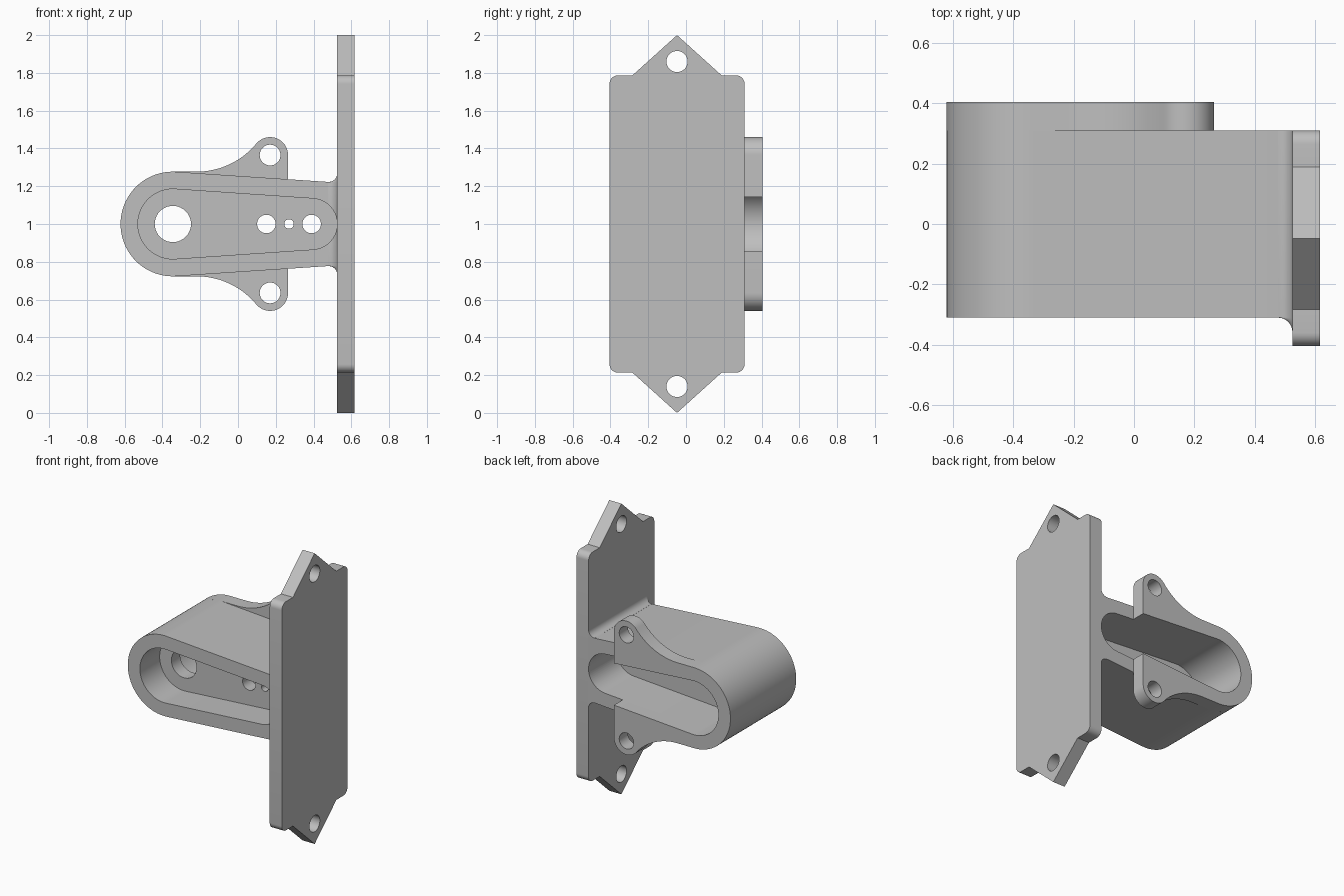
import bpy, bmesh
from math import sin, cos, pi, asin, atan2, hypot, radians

if "Cube" in bpy.data.objects:
    bpy.data.objects.remove(bpy.data.objects["Cube"], do_unlink=True)

grey = bpy.data.materials.new("plain grey")
grey.use_nodes = True
grey.diffuse_color = (0.52, 0.52, 0.52, 1)
grey.node_tree.nodes["Principled BSDF"].inputs["Base Color"].default_value = (0.52, 0.52, 0.52, 1)

MID = 1.0                      # height of the symmetry plane
BIG_X, SMALL_X = -0.345, 0.39  # centres of the arm's round ends
PLATE_X = 0.525
FRONT, BACK, FLANGE_BACK = -0.31, 0.31, 0.405


def loft(name, rings):
    """Solid through a list of closed rings of 3D points."""
    bm = bmesh.new()
    loops = [[bm.verts.new(p) for p in ring] for ring in rings]
    n = len(loops[0])
    for a, b in zip(loops, loops[1:]):
        for i in range(n):
            j = (i + 1) % n
            bm.faces.new((a[i], a[j], b[j], b[i]))
    bm.faces.new(loops[0])
    bm.faces.new(loops[-1])
    bmesh.ops.recalc_face_normals(bm, faces=bm.faces)
    mesh = bpy.data.meshes.new(name)
    bm.to_mesh(mesh)
    bm.free()
    mesh.materials.append(grey)
    obj = bpy.data.objects.new(name, mesh)
    bpy.context.collection.objects.link(obj)
    return obj


def prism_y(name, pts, y0, y1):
    return loft(name, [[(x, y, z) for x, z in pts] for y in (y0, y1)])


def prism_x(name, pts, x0, x1):
    return loft(name, [[(x, y, z) for y, z in pts] for x in (x0, x1)])


def arc(cx, cz, r, a0, a1, n=24):
    return [(cx + r * cos(a0 + (a1 - a0) * i / n), cz + r * sin(a0 + (a1 - a0) * i / n))
            for i in range(n + 1)]


def circle(cx, cz, r):
    return arc(cx, cz, r, 0, 2 * pi, 40)[:-1]


def combine(obj, tool, operation):
    mod = obj.modifiers.new("combine", 'BOOLEAN')
    mod.operation, mod.object, mod.solver = operation, tool, 'EXACT'
    bpy.context.view_layer.objects.active = obj
    bpy.ops.object.modifier_apply(modifier=mod.name)
    bpy.data.objects.remove(tool, do_unlink=True)


def taper(r1, r2):
    """Tilt of the straight sides between the two round ends."""
    return asin((r1 - r2) / (SMALL_X - BIG_X))


def capsule(r1, r2):
    t = taper(r1, r2)
    return (arc(BIG_X, MID, r1, pi / 2 - t, 1.5 * pi + t, 40)
            + arc(SMALL_X, MID, r2, t - pi / 2, pi / 2 - t, 32))


def cut_cavity(obj):
    combine(obj, prism_y("cavity", capsule(0.185, 0.135), -0.6, 0.6), 'DIFFERENCE')


# Tapered arm with a round free end
R1, R2 = 0.277, 0.228
tilt = taper(R1, R2)


def half_height(x):
    return (R1 - (x - BIG_X) * sin(tilt)) / cos(tilt)


end = PLATE_X + 0.005
outline = arc(BIG_X, MID, R1, pi / 2 - tilt, 1.5 * pi + tilt, 48)
outline += [(end, MID - half_height(end)), (end, MID + half_height(end))]
arm = prism_y("arm", outline, FRONT, BACK)

# Concave fillet flaring from the arm onto the plate
FILLET = 0.048
rings = []
for i in range(11):
    a = pi / 2 * i / 10
    s = FILLET * (1 - cos(a)) + 0.0005
    x = PLATE_X - FILLET + FILLET * sin(a)
    h = half_height(x)
    ring = [(BACK, MID - h - s), (BACK, MID + h + s)]
    ring += arc(FRONT, MID + h, s, pi / 2, pi, 6)
    ring += arc(FRONT, MID - h, s, pi, 1.5 * pi, 6)
    rings.append([(x, y, z) for y, z in ring])
rings.append([(end, y, z) for _, y, z in rings[-1]])
combine(arm, loft("flare", rings), 'UNION')
cut_cavity(arm)

# Rear flange with two ears
EAR_X, EAR_Z, EAR_R, BLEND_X = 0.17, 1.365, 0.095, -0.22
top = MID + R1
dx, dz = EAR_X - BLEND_X, EAR_Z - top
blend_r = (dx * dx + dz * dz - EAR_R ** 2) / (2 * (dz + EAR_R))
to_blend = atan2(blend_r - dz, -dx)
upper = arc(EAR_X, EAR_Z, EAR_R, 0, to_blend)
upper += arc(BLEND_X, top + blend_r, blend_r, to_blend - pi, -pi / 2)[1:]
upper += arc(BIG_X, MID, R1, pi / 2, pi)
lower = [(x, 2 * MID - z) for x, z in reversed(upper[:-1])]
flange = prism_y("rear_flange", upper + lower, BACK, FLANGE_BACK)
cut_cavity(flange)
for z in (EAR_Z, 2 * MID - EAR_Z):
    combine(flange, prism_y("ear_hole", circle(EAR_X, z, 0.055), 0, 0.6), 'DIFFERENCE')

# Thin web closing the cavity, with a row of holes
web = prism_y("web", capsule(0.195, 0.145), -0.095, 0.0)
for x, r in ((BIG_X, 0.096), (0.15, 0.049), (0.27, 0.025), (SMALL_X, 0.049)):
    combine(web, prism_y("web_hole", circle(x, MID, r), -0.3, 0.3), 'DIFFERENCE')

# Mounting plate with rounded corners and pointed ends
Y0, Y1, CORNER, SHOULDER = -0.405, 0.31, 0.045, 1.787
yc = (Y0 + Y1) / 2
upper = arc(Y1 - CORNER, SHOULDER - CORNER, CORNER, 0, pi / 2, 8)
upper += [(yc + 0.236, SHOULDER), (yc, 2.0), (yc - 0.236, SHOULDER)]
upper += arc(Y0 + CORNER, SHOULDER - CORNER, CORNER, pi / 2, pi, 8)
lower = [(y, 2 * MID - z) for y, z in reversed(upper)]
plate = prism_x("mounting_plate", upper + lower, PLATE_X, 0.617)
for z in (1.86, 0.14):
    combine(plate, prism_x("plate_hole", circle(yc, z, 0.056), 0.4, 0.8), 'DIFFERENCE')

# Smooth the curved walls, keep the edges crisp
bpy.ops.object.select_all(action='DESELECT')
for obj in (arm, flange, web, plate):
    obj.select_set(True)
bpy.context.view_layer.objects.active = arm
bpy.ops.object.shade_smooth_by_angle(angle=radians(25))
